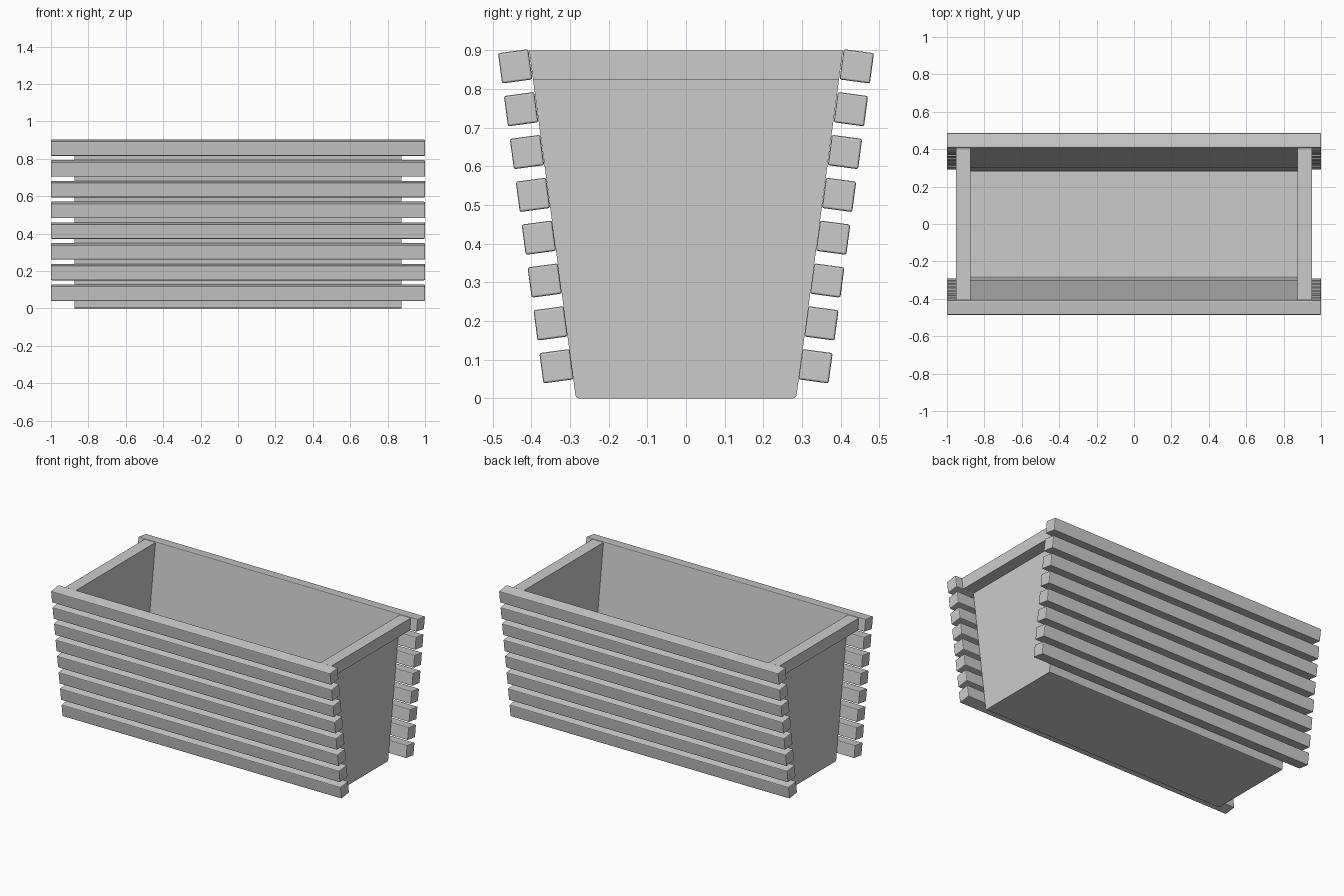
import bpy, bmesh, math

cube = bpy.data.objects.get("Cube")
if cube:
    bpy.data.objects.remove(cube, do_unlink=True)

# One plain grey for everything
grey = bpy.data.materials.new("plain_grey")
grey.use_nodes = True
tone = (0.6, 0.6, 0.6, 1)
grey.diffuse_color = tone
grey.node_tree.nodes["Principled BSDF"].inputs["Base Color"].default_value = tone

HEIGHT, BASE_Y, TOP_Y, HALF_X = 0.9, 0.285, 0.406, 0.875
TILT = math.atan2(TOP_Y - BASE_Y, HEIGHT)


def wall_y(z):
    return BASE_Y + (TOP_Y - BASE_Y) * z / HEIGHT


def add_object(name, bm):
    mesh = bpy.data.meshes.new(name)
    bm.to_mesh(mesh)
    bm.free()
    mesh.materials.append(grey)
    ob = bpy.data.objects.new(name, mesh)
    bpy.context.collection.objects.link(ob)
    return ob


def tapered_box(x0, x1, z0, z1):
    """Box whose front and back follow the sloping walls."""
    bm = bmesh.new()
    bmesh.ops.create_cube(bm, size=2)
    for v in bm.verts:
        z = z1 if v.co.z > 0 else z0
        x = x1 if v.co.x > 0 else x0
        v.co = (x, math.copysign(wall_y(z), v.co.y), z)
    return bm


# Open thin-walled trough, with its long bottom edges slightly rounded
bm = tapered_box(-HALF_X, HALF_X, 0, HEIGHT)
bm.faces.ensure_lookup_table()
top = max(bm.faces, key=lambda f: f.calc_center_median().z)
bmesh.ops.delete(bm, geom=[top], context='FACES_ONLY')
long_edges = [e for e in bm.edges
              if all(v.co.z < 0.01 for v in e.verts)
              and abs(e.verts[0].co.x - e.verts[1].co.x) > 1]
bmesh.ops.bevel(bm, geom=long_edges, offset=0.007, segments=2,
                profile=0.5, affect='EDGES')
add_object("trough", bm)

# Rim bars across both ends
for side, x0, x1 in (("right", -0.953, -HALF_X), ("left", HALF_X, 0.953)):
    add_object(side + "_end_rim", tapered_box(x0, x1, 0.824, HEIGHT))

# Tilted slats along the front and back
SLATS, SIZE = 8, 0.079
for side, sign in (("front", -1), ("back", 1)):
    for i in range(SLATS):
        t = i / (SLATS - 1)
        bm = bmesh.new()
        bmesh.ops.create_cube(bm, size=1)
        bmesh.ops.scale(bm, vec=(2, SIZE, SIZE), verts=bm.verts)
        ob = add_object(f"{side}_slat_{i + 1}", bm)
        ob.location = (0, sign * (0.335 + 0.107 * t), 0.083 + 0.776 * t)
        ob.rotation_euler.x = -sign * TILT
        bevel = ob.modifiers.new("soft_edges", 'BEVEL')
        bevel.width = 0.005
        bevel.segments = 2
